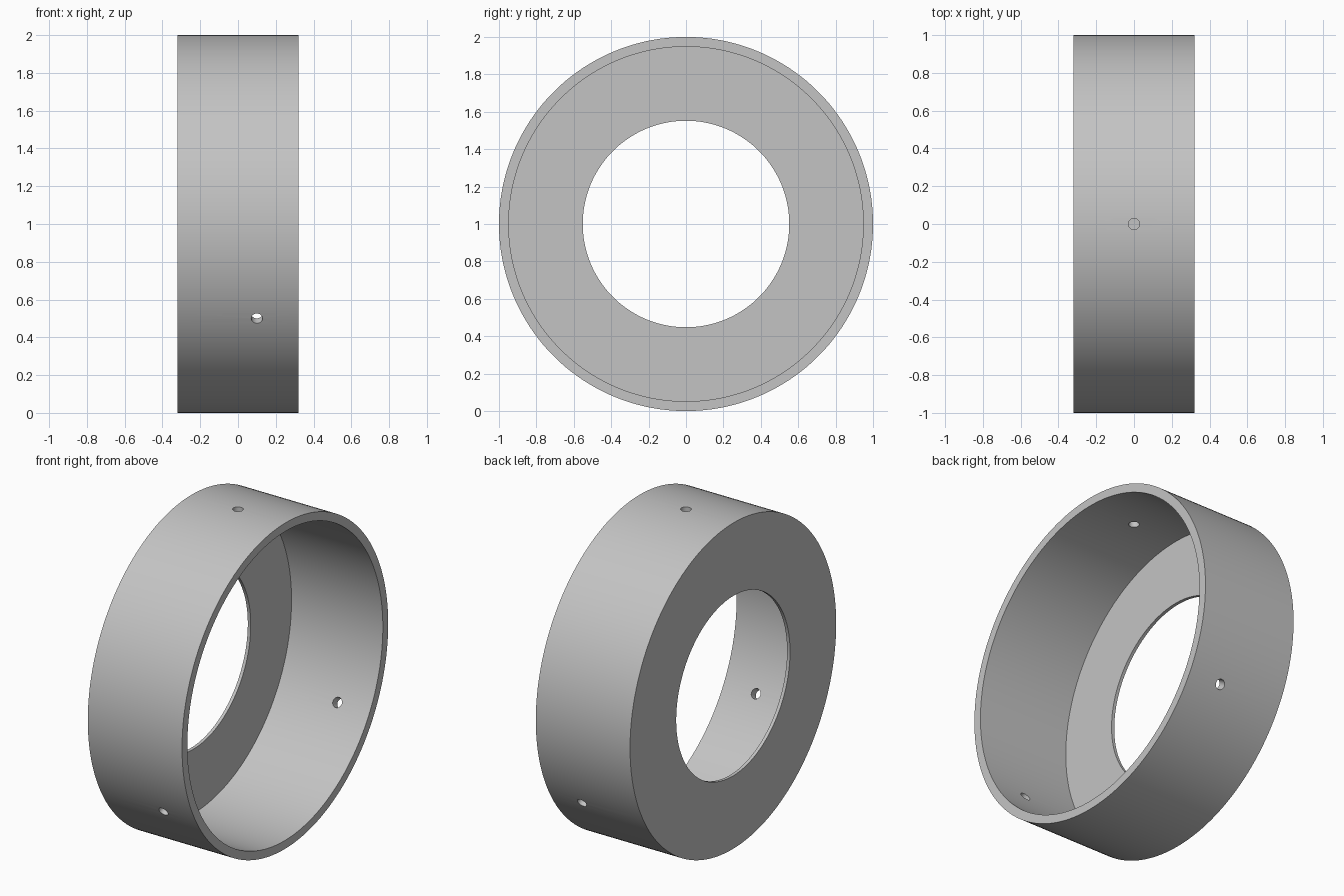
import bpy
import bmesh
from math import radians, tau
from mathutils import Matrix, Vector

RADIUS, INNER, BORE = 1.0, 0.948, 0.552
HALF_WIDTH, PLATE = 0.32, 0.02
HOLE_RADIUS = 0.03
CENTRE = Vector((0, 0, RADIUS))

cube = bpy.data.objects.get("Cube")
if cube:
    bpy.data.objects.remove(cube, do_unlink=True)

grey = bpy.data.materials.new("plain grey")
grey.use_nodes = True
grey.diffuse_color = (0.55, 0.55, 0.55, 1)
grey.node_tree.nodes["Principled BSDF"].inputs["Base Color"].default_value = grey.diffuse_color


def make_object(name, bm):
    bmesh.ops.recalc_face_normals(bm, faces=bm.faces)
    mesh = bpy.data.meshes.new(name)
    bm.to_mesh(mesh)
    bm.free()
    mesh.materials.append(grey)
    obj = bpy.data.objects.new(name, mesh)
    bpy.context.collection.objects.link(obj)
    return obj


# Ring housing: L-shaped section (wall and end plate) revolved about the x axis
section = [
    (-HALF_WIDTH, BORE), (-HALF_WIDTH, RADIUS),
    (HALF_WIDTH, RADIUS), (HALF_WIDTH, INNER),
    (-HALF_WIDTH + PLATE, INNER), (-HALF_WIDTH + PLATE, BORE),
]
bm = bmesh.new()
verts = [bm.verts.new((x, 0, r)) for x, r in section]
edges = [bm.edges.new((a, b)) for a, b in zip(verts, verts[1:] + verts[:1])]
bmesh.ops.spin(bm, geom=verts + edges, cent=(0, 0, 0), axis=(1, 0, 0),
               angle=tau, steps=180, use_merge=True)
bmesh.ops.remove_doubles(bm, verts=bm.verts, dist=0.0001)
bmesh.ops.translate(bm, verts=bm.verts, vec=CENTRE)
housing = make_object("ring_housing", bm)

# Radial screw holes: one at the top, two lower ones nearer the open end
bm = bmesh.new()
for angle, x in ((0, 0), (120, 0.1), (-120, 0.1)):
    placement = (Matrix.Translation(CENTRE + Vector((x, 0, 0)))
                 @ Matrix.Rotation(radians(angle), 4, "X")
                 @ Matrix.Translation((0, 0, RADIUS)))
    bmesh.ops.create_cone(bm, cap_ends=True, segments=32, radius1=HOLE_RADIUS,
                          radius2=HOLE_RADIUS, depth=0.3, matrix=placement)
cutter = make_object("hole_cutter", bm)
cutter.hide_render = True

drill = housing.modifiers.new("screw_holes", "BOOLEAN")
drill.operation = "DIFFERENCE"
drill.solver = "EXACT"
drill.object = cutter

# Apply the holes, then smooth the round surfaces and keep the rims crisp
bpy.ops.object.select_all(action="DESELECT")
housing.select_set(True)
bpy.context.view_layer.objects.active = housing
bpy.ops.object.modifier_apply(modifier=drill.name)
bpy.data.objects.remove(cutter, do_unlink=True)
bpy.ops.object.shade_smooth_by_angle(angle=radians(30))
